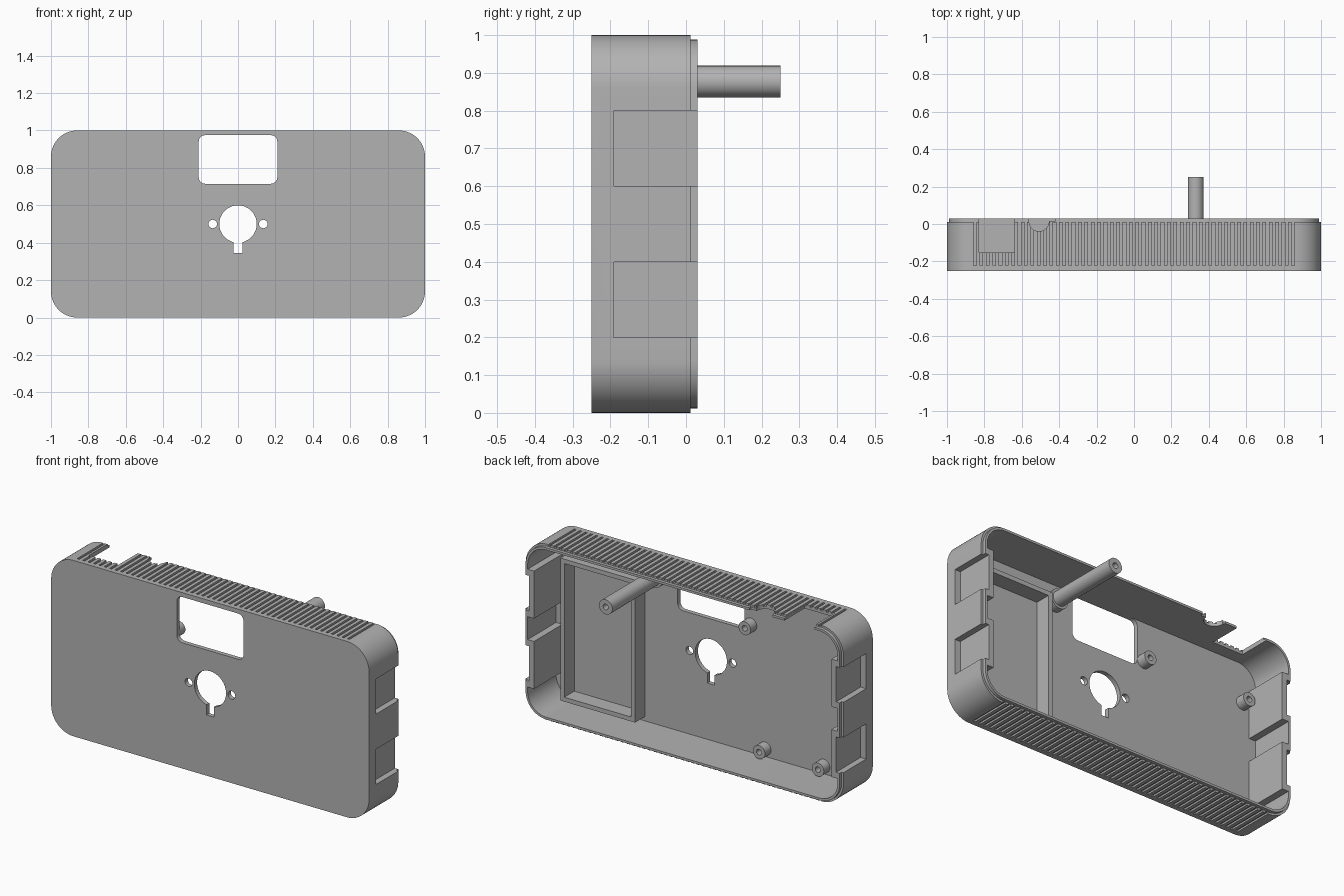
import bpy, bmesh, math

old = bpy.data.objects.get("Cube")
if old:
    bpy.data.objects.remove(old)

grey = bpy.data.materials.new("plain_grey")
grey.use_nodes = True
grey.diffuse_color = (0.45, 0.45, 0.45, 1)
grey.node_tree.nodes["Principled BSDF"].inputs["Base Color"].default_value = (0.45, 0.45, 0.45, 1)


def arc(cx, cz, r, a0, a1, n):
    return [(cx + r * math.cos(math.radians(a0 + (a1 - a0) * i / n)),
             cz + r * math.sin(math.radians(a0 + (a1 - a0) * i / n))) for i in range(n + 1)]


def circle(cx, cz, r, n=32):
    return arc(cx, cz, r, 0, 360, n)[:-1]


def rounded(x0, x1, z0, z1, r, n=14):
    return (arc(x1 - r, z1 - r, r, 0, 90, n) + arc(x0 + r, z1 - r, r, 90, 180, n)
            + arc(x0 + r, z0 + r, r, 180, 270, n) + arc(x1 - r, z0 + r, r, 270, 360, n))


def rect(x0, x1, z0, z1):
    return [(x0, z0), (x1, z0), (x1, z1), (x0, z1)]


def prism(name, outlines, lo, hi, axis="y"):
    """Extrude closed outlines along y (outline in x, z) or along z (outline in x, y)."""
    bm = bmesh.new()
    for pts in outlines:
        rings = []
        for d in (lo, hi):
            rings.append([bm.verts.new((a, d, b) if axis == "y" else (a, b, d)) for a, b in pts])
        low, high = rings
        bm.faces.new(low)
        bm.faces.new(high)
        for i in range(len(pts)):
            j = (i + 1) % len(pts)
            bm.faces.new((low[i], low[j], high[j], high[i]))
    bmesh.ops.recalc_face_normals(bm, faces=bm.faces)
    mesh = bpy.data.meshes.new(name)
    bm.to_mesh(mesh)
    bm.free()
    mesh.materials.append(grey)
    obj = bpy.data.objects.new(name, mesh)
    bpy.context.collection.objects.link(obj)
    return obj


def combine(target, tool, operation="DIFFERENCE"):
    mod = target.modifiers.new("bool", "BOOLEAN")
    mod.object, mod.operation, mod.solver = tool, operation, "EXACT"
    bpy.context.view_layer.update()
    result = bpy.data.meshes.new_from_object(target.evaluated_get(bpy.context.evaluated_depsgraph_get()))
    target.modifiers.clear()
    target.data = result
    bpy.data.objects.remove(tool)


def inset_outline(d):
    return rounded(-1 + d, 1 - d, d, 1 - d, 0.14 - d)


FRONT, INNER, BACK, LIP = -0.25, -0.225, 0.012, 0.03
WALL = 0.025

# Open-backed case with a stepped lip
case = prism("case_shell", [inset_outline(0)], FRONT, BACK)
combine(case, prism("lip", [inset_outline(0.012)], -0.1, LIP), "UNION")
combine(case, prism("cavity", [inset_outline(WALL)], INNER, 0.1))

# Side recesses backed by inward bulges
bulges, recesses = [], []
for s in (-1, 1):
    for z in (0.3, 0.7):
        bulges.append(rect(*sorted((s * 0.935, s * 0.98)), z - 0.135, z + 0.135))
        recesses.append(rect(*sorted((s * 0.965, s * 1.1)), z - 0.1, z + 0.1))
combine(case, prism("bulges", bulges, INNER - 0.01, LIP), "UNION")
combine(case, prism("recesses", recesses, -0.19, 0.1))

# Grip grooves along the top and bottom
pitch = 0.034
xs = [(i - 25) * pitch for i in range(51)]
for z in (0, 1):
    grooves = [rect(x - 0.007, x + 0.007, -0.222, BACK + 0.001) for x in xs]
    combine(case, prism("grooves", grooves, z - 0.01, z + 0.01, "z"))

# Notches in the top wall
combine(case, prism("top_notch", [rect(-0.83, -0.64, -0.152, 0.1)], 0.9, 1.1, "z"))
combine(case, prism("round_notch", [circle(-0.508, 0.014, 0.053)], 0.9, 1.1, "z"))
combine(case, prism("lip_notch", [rect(-0.565, -0.42, 0.015, 0.1)], 0.9, 1.1, "z"))

# Front openings: window, keyed round hole, screw holes
holes = [rounded(-0.21, 0.21, 0.715, 0.975, 0.035, 8),
         [(-0.023, 0.345), (0.023, 0.345)] + arc(0, 0.5, 0.1, -76.7, 256.7, 44),
         circle(-0.135, 0.5, 0.023, 20), circle(0.135, 0.5, 0.023, 20)]
combine(case, prism("holes", holes, -0.3, -0.22))

parts = [case]


def post(name, x, z, r, hole, tip):
    obj = prism(name, [circle(x, z, r)], INNER - 0.01, tip)
    combine(obj, prism("bore", [circle(x, z, hole, 20)], tip - 0.05, tip + 0.05))
    parts.append(obj)


# Board standoffs
for i, (x, z) in enumerate([(-0.25, 0.75), (-0.89, 0.75), (-0.34, 0.07), (-0.71, 0.07)]):
    post("standoff_%d" % (i + 1), x, z, 0.038, 0.016, -0.17)

# Long rear post with a collar at its foot
post("rear_post", 0.33, 0.877, 0.042, 0.016, 0.25)
parts.append(prism("post_collar", [circle(0.33, 0.877, 0.055)], INNER - 0.01, -0.18))

# Rectangular compartment frame
frame = prism("compartment_frame", [rect(0.415, 0.885, 0.05, 0.86)], INNER - 0.01, -0.135)
combine(frame, prism("frame_inside", [rect(0.44, 0.86, 0.075, 0.835)], -0.3, 0))
parts.append(frame)

# Smooth the curved walls, keep edges sharp
bpy.ops.object.select_all(action="DESELECT")
for obj in parts:
    obj.select_set(True)
bpy.context.view_layer.objects.active = case
bpy.ops.object.shade_smooth_by_angle(angle=math.radians(30))
